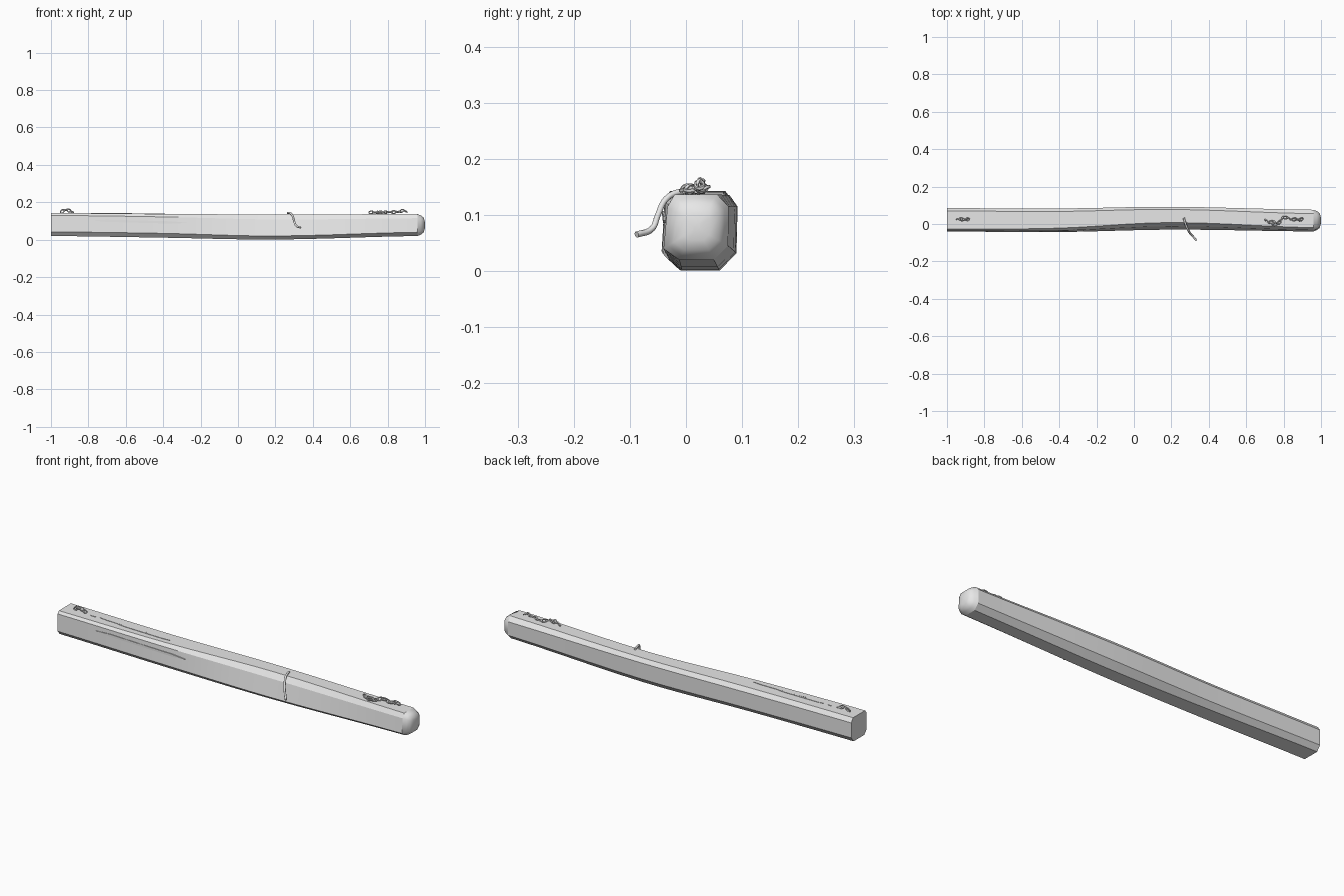
import bpy, bmesh, math
from mathutils import Vector, Matrix

if "Cube" in bpy.data.objects:
    bpy.data.objects.remove(bpy.data.objects["Cube"])


def material(name, v):
    m = bpy.data.materials.new(name)
    m.diffuse_color = (v, v, v, 1)
    m.use_nodes = True
    m.node_tree.nodes["Principled BSDF"].inputs["Base Color"].default_value = m.diffuse_color
    return m


GREY = material("pale grey", 0.8)


def finish(bm, name, smooth=None):
    bmesh.ops.recalc_face_normals(bm, faces=bm.faces[:])
    me = bpy.data.meshes.new(name)
    bm.to_mesh(me)
    bm.free()
    ob = bpy.data.objects.new(name, me)
    bpy.context.collection.objects.link(ob)
    me.materials.append(GREY)
    if smooth:
        bpy.ops.object.select_all(action='DESELECT')
        ob.select_set(True)
        bpy.context.view_layer.objects.active = ob
        bpy.ops.object.shade_smooth_by_angle(angle=math.radians(smooth))
    return ob


def loft(bm, rings, cap0=True, cap1=True):
    vs = [[bm.verts.new(p) for p in r] for r in rings]
    n = len(vs[0])
    for a, b in zip(vs, vs[1:]):
        for i in range(n):
            bm.faces.new((a[i], a[(i + 1) % n], b[(i + 1) % n], b[i]))
    if cap0:
        bm.faces.new(vs[0])
    if cap1:
        bm.faces.new(vs[-1])


# Chamfered, slightly bowed and twisted beam: (y, z) sections along x
SECTIONS = [
    (-1.0, [(-.028, .143), (.07, .143), (.085, .122), (.085, .045),
            (.065, .02), (-.02, .02), (-.04, .042), (-.038, .13)]),
    (-0.4, [(-.022, .138), (.067, .138), (.083, .117), (.081, .037),
            (.057, .011), (-.02, .011), (-.043, .034), (-.036, .122)]),
    (0.2, [(.008, .135), (.078, .135), (.092, .115), (.09, .032),
           (.06, .001), (-.008, .001), (-.03, .02), (-.012, .108)]),
    (0.96, [(-.02, .137), (.055, .137), (.076, .115), (.075, .045),
            (.05, .02), (-.012, .02), (-.04, .04), (-.033, .115)]),
]


def spline(a, b, c, d, t):
    return b + .5 * t * (c - a + t * (2*a - 5*b + 4*c - d + t * (3*(b - c) + d - a)))


def section(k, t):
    s = [SECTIONS[min(max(k + j, 0), 3)] for j in (-1, 0, 1, 2)]
    x = s[1][0] + (s[2][0] - s[1][0]) * t
    return [Vector((x, spline(*[q[1][i][0] for q in s], t),
                    max(0, spline(*[q[1][i][1] for q in s], t)))) for i in range(8)]


rings = [section(k, t / 5) for k in range(3) for t in range(5)] + [section(2, 1)]
bm = bmesh.new()
loft(bm, rings, cap1=False)
finish(bm, "beam", 20)

# Rounded end cap
mid = sum(rings[-1], Vector()) / 8
bm = bmesh.new()
loft(bm, [[Vector((x, mid.y + (p.y - mid.y) * s, mid.z + (p.z - mid.z) * s))
           for p in rings[-1]]
          for x, s in ((.96, 1), (.978, .87), (.992, .7), (.998, .4), (1.0, .12))],
     cap0=False)
finish(bm, "rounded_end", 60)


# Thin splinters / cracks lying on the faces
def crack(name, a, b, half, normal):
    a, b, n = Vector(a), Vector(b), Vector(normal)
    side = (b - a).cross(n).normalized() * half
    m0, m1 = a.lerp(b, .15), a.lerp(b, .85)
    base = [a, m0 + side, m1 + side, b, m1 - side, m0 - side]
    bm = bmesh.new()
    loft(bm, [[p - n * .003 for p in base], [p + n * .002 for p in base]])
    finish(bm, name)


crack("front_crack", (-.78, -.0405, .103), (-.27, -.0385, .09), .006, (0, -1, 0))
crack("top_crack_long", (-.8, .019, .1415), (-.53, .014, .139), .004, (0, 0, 1))
crack("top_crack_second", (-.69, .01, .1405), (-.39, .007, .138), .004, (0, 0, 1))
crack("top_crack_short", (-.85, .017, .142), (-.82, .017, .142), .004, (0, 0, 1))


# Bent wire hanging over the front edge
def tube(name, pts, r):
    cu = bpy.data.curves.new(name, 'CURVE')
    cu.dimensions = '3D'
    cu.bevel_depth = r
    cu.bevel_resolution = 2
    cu.resolution_u = 5
    cu.use_fill_caps = True
    sp = cu.splines.new('BEZIER')
    sp.bezier_points.add(len(pts) - 1)
    for bp, p in zip(sp.bezier_points, pts):
        bp.co = p
        bp.handle_left_type = bp.handle_right_type = 'AUTO'
    ob = bpy.data.objects.new(name, cu)
    bpy.context.collection.objects.link(ob)
    cu.materials.append(GREY)


tube("bent_wire", [(.266, .033, .143), (.28, -.012, .141), (.292, -.036, .128),
                   (.3, -.05, .1), (.31, -.06, .076), (.334, -.088, .065)], .0055)


# Chains of oval links, alternately rolled
def chain(name, pts, r=.0032):
    bm = bmesh.new()
    for k, (a, b) in enumerate(zip(pts, pts[1:])):
        a, b = Vector(a), Vector(b)
        d = (b - a).normalized()
        half = (b - a).length / 2 + r
        s = d.cross(Vector((0, 0, 1))).normalized()
        s = Matrix.Rotation(math.radians(20 if k % 2 else 75), 3, d) @ s
        n = d.cross(s)
        rows = []
        for i in range(14):
            u = 2 * math.pi * i / 14
            c = (a + b) / 2 + d * half * math.cos(u) + s * .0075 * math.sin(u)
            out = (d * math.cos(u) + s * math.sin(u)).normalized()
            rows.append([c + (out * math.cos(v) + n * math.sin(v)) * r
                         for v in [2 * math.pi * j / 6 for j in range(6)]])
        vs = [[bm.verts.new(p) for p in row] for row in rows]
        for i in range(14):
            for j in range(6):
                q, w = vs[i], vs[(i + 1) % 14]
                bm.faces.new((q[j], q[(j + 1) % 6], w[(j + 1) % 6], w[j]))
    finish(bm, name, 60)


chain("right_chain", [(.702, .022, .146), (.722, .008, .146), (.748, .012, .146),
                      (.772, .001, .146), (.782, .016, .146), (.796, .035, .148),
                      (.82, .033, .148), (.845, .022, .148), (.868, .026, .15),
                      (.884, .022, .158), (.902, .026, .149)])
chain("right_chain_tail", [(.748, .012, .146), (.742, -.004, .146), (.765, -.001, .146)])
chain("left_chain", [(-.946, .024, .146), (-.932, .026, .158), (-.913, .023, .16),
                     (-.896, .026, .152), (-.882, .023, .146)])
